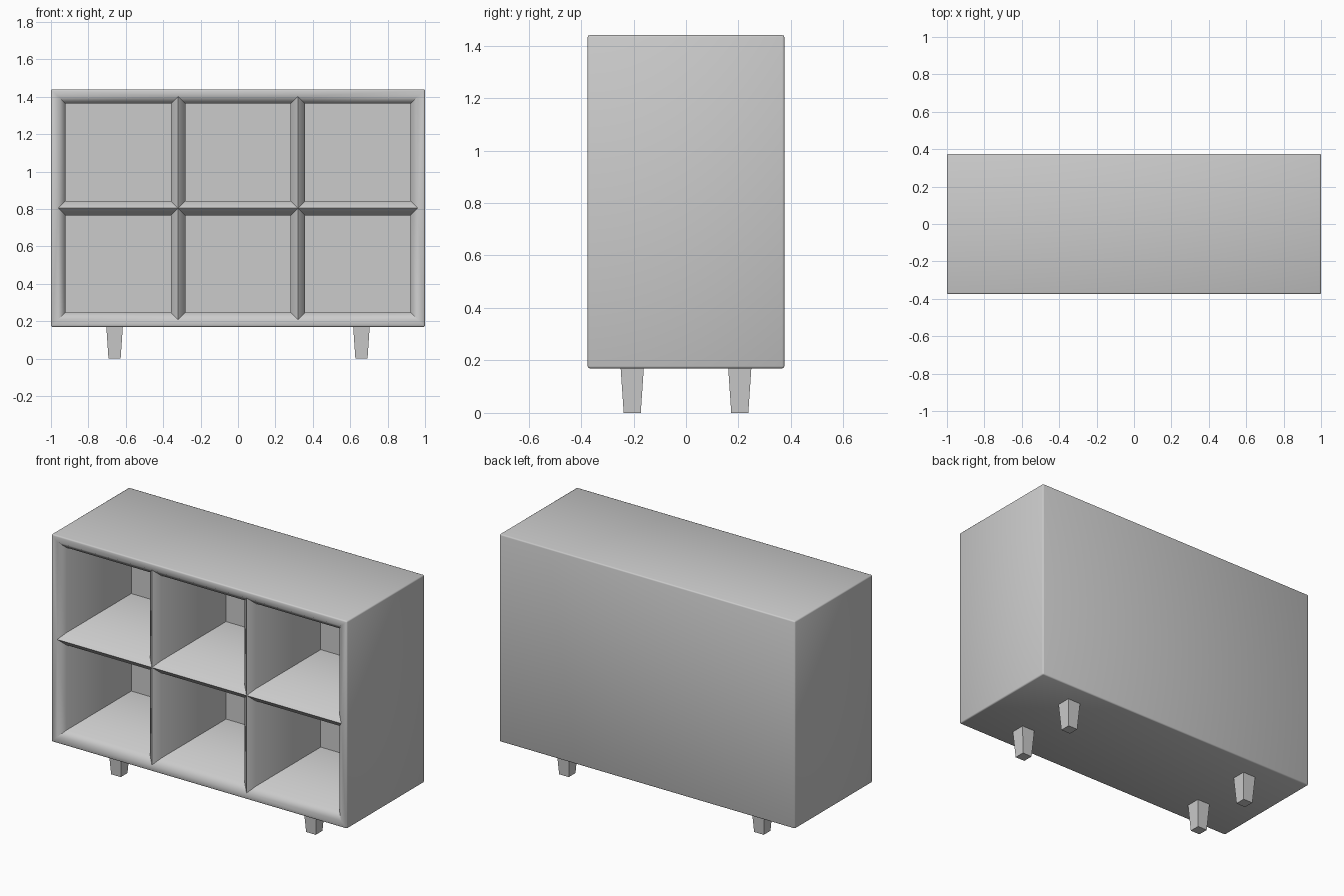
import bpy, bmesh
from mathutils import Matrix, Vector

if "Cube" in bpy.data.objects:
    bpy.data.objects.remove(bpy.data.objects["Cube"])

W, D, Z0, Z1 = 2.0, 0.75, 0.17, 1.44
H, ZC = Z1 - Z0, (Z0 + Z1) / 2
FRAME = 0.0385  # half a divider's thickness


def finish(bm, name, angle=None):
    bmesh.ops.recalc_face_normals(bm, faces=bm.faces)
    mesh = bpy.data.meshes.new(name)
    bm.to_mesh(mesh)
    bm.free()
    ob = bpy.data.objects.new(name, mesh)
    bpy.context.collection.objects.link(ob)
    if angle:
        bpy.ops.object.select_all(action='DESELECT')
        ob.select_set(True)
        bpy.context.view_layer.objects.active = ob
        bpy.ops.object.shade_smooth_by_angle(angle=angle)
    return ob


# Cabinet: bevelled box
bm = bmesh.new()
bmesh.ops.create_cube(bm, size=1, matrix=Matrix.Translation((0, 0, ZC)) @ Matrix.Diagonal((W, D, H, 1)))
bmesh.ops.bevel(bm, geom=bm.edges[:], offset=0.008, segments=2, profile=0.5, affect='EDGES')
bm.normal_update()

# Front face: rim, then split into a 3 x 2 grid
front = [f for f in bm.faces if f.normal.y < -0.999]
bmesh.ops.inset_region(bm, faces=front, thickness=FRAME - 0.008, use_even_offset=True)
cells = front[:]
pitch = (W - 2 * FRAME) / 3
for co, no in (((-pitch / 2, 0, 0), (1, 0, 0)), ((pitch / 2, 0, 0), (1, 0, 0)), ((0, 0, ZC), (0, 0, 1))):
    geom = set(cells)
    for f in cells:
        geom.update(f.edges)
        geom.update(f.verts)
    bmesh.ops.bisect_plane(bm, geom=list(geom), plane_co=co, plane_no=no)
    bm.normal_update()
    cells = [f for f in bm.faces if f.normal.y < -0.999
             and all(abs(v.co.x) < W / 2 - FRAME + 0.002 and abs(v.co.z - ZC) < H / 2 - FRAME + 0.002
                     for v in f.verts) and f.calc_area() > 0.1]

# Cubbyholes: sloped lip, then deep pocket
bmesh.ops.inset_individual(bm, faces=cells, thickness=FRAME, depth=-0.037, use_even_offset=True)
bottoms = bmesh.ops.extrude_discrete_faces(bm, faces=cells)['faces']
for f in bottoms:
    bmesh.ops.translate(bm, verts=f.verts[:], vec=Vector((0, 0.625, 0)))
finish(bm, "cabinet", 0.87)

# Four tapered square legs
for sx, side in ((-1, "left"), (1, "right")):
    for sy, end in ((-1, "front"), (1, "back")):
        bm = bmesh.new()
        bmesh.ops.create_cube(bm, size=1, matrix=Matrix.Translation((0, 0, Z0 / 2)) @ Matrix.Diagonal((0.088, 0.088, Z0, 1)))
        for v in bm.verts:
            if v.co.z < 0.01:
                v.co.x *= 0.74
                v.co.y *= 0.74
        bmesh.ops.translate(bm, verts=bm.verts[:], vec=(sx * 0.66, sy * 0.205, 0))
        finish(bm, f"{end}_{side}_leg")
